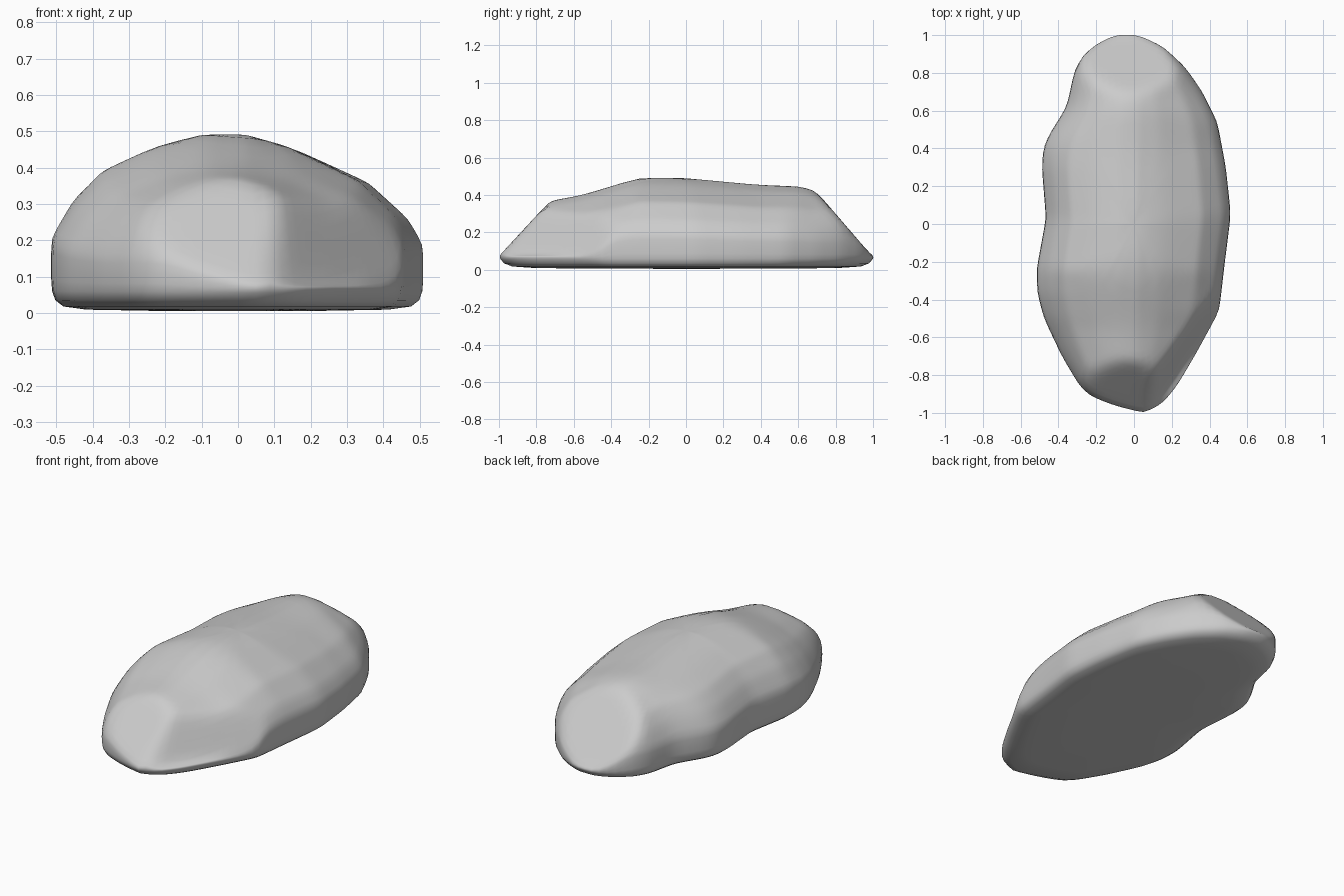
import bpy, math

if "Cube" in bpy.data.objects:
    bpy.data.objects.remove(bpy.data.objects["Cube"])

# Plan outline, right and left sides, listed front to back as (y, x)
RIGHT = [(-1, .05), (-.985, .08), (-.95, .15), (-.85, .23), (-.68, .33), (-.46, .45), (-.2, .48),
         (.05, .512), (.3, .485), (.54, .44), (.7, .36), (.83, .27), (.94, .15), (1, .02)]
LEFT = [(-.99, .02), (-.96, -.1), (-.91, -.23), (-.86, -.285), (-.7, -.38), (-.5, -.475), (-.37, -.51),
        (-.24, -.515), (.03, -.465), (.3, -.487), (.4, -.48), (.47, -.45), (.62, -.355),
        (.81, -.315), (.89, -.27), (.95, -.2), (1, -.1)]
# Cross-section height against x, and ridge height against y
DOME = [(-.51, .21), (-.45, .31), (-.37, .39), (-.23, .455), (-.1, .49), (.02, .49),
        (.15, .455), (.36, .36), (.47, .26), (.51, .19)]
RIDGE = [(-.72, .37), (-.55, .40), (-.25, .493), (0, .49), (.4, .452), (.6, .447), (.69, .425)]


def interp(table, v):
    if v <= table[0][0]:
        return table[0][1]
    for (a, p), (b, q) in zip(table, table[1:]):
        if v <= b:
            return p + (q - p) * (v - a) / (b - a)
    return table[-1][1]


def height(x, y):
    half = max(.06, interp(RIGHT, y)) if x > 0 else max(.06, -interp(LEFT, y))
    dome = interp(DOME, .51 * x / half) * interp(RIDGE, y) / .49
    front = .09 + (y + .985) * 1.08
    back = .085 + (.985 - y) * 1.16
    # steep facet on the front right corner
    corner = .13 + ((.06 - x) * .82 + (y + 1) * .57) * 2.2
    return max(.075, min(dome, front, back, corner))


def resample(points, n):
    pts = points + points[:1]
    run = [0]
    for a, b in zip(pts, pts[1:]):
        run.append(run[-1] + math.dist(a, b))
    xs = [(r, p[0]) for r, p in zip(run, pts)]
    ys = [(r, p[1]) for r, p in zip(run, pts)]
    return [(interp(xs, run[-1] * i / n), interp(ys, run[-1] * i / n)) for i in range(n)]


N = 112
outline = resample([(x, y) for y, x in RIGHT] + [(x, y) for y, x in reversed(LEFT)], N)

# Rings: underside, rim, side wall, then inward over the top
verts = [(0, 0, .004)]
rings = 0


def add_ring(scale, z):
    global rings
    verts.extend((x * scale, y * scale, z(x * scale, y * scale)) for x, y in outline)
    rings += 1


for s, z in [(.5, .006), (.88, .008), (.95, .016), (.985, .033), (1, .06)]:
    add_ring(s, lambda x, y, z=z: z)
for k in (.2, .5, .8):
    add_ring(1.002, lambda x, y, k=k: .06 + k * (height(x, y) - .06))
for s in (1, .975, .95, .92, .89, .86, .83, .8, .77, .74, .71, .68, .64, .6, .53, .45, .36, .27, .18, .09):
    add_ring(s, height)
verts.append((0, 0, height(0, 0)))

# Faces joining the rings and the two centre points
faces = []
for i in range(N):
    j = (i + 1) % N
    faces.append((0, 1 + j, 1 + i))
    for r in range(rings - 1):
        a, b = 1 + r * N, 1 + (r + 1) * N
        faces.append((a + i, a + j, b + j, b + i))
    last = 1 + (rings - 1) * N
    faces.append((last + i, last + j, len(verts) - 1))

mesh = bpy.data.meshes.new("rock")
mesh.from_pydata(verts, [], faces)
mesh.update()
rock = bpy.data.objects.new("rock", mesh)
bpy.context.collection.objects.link(rock)

# Worn, softened edges
soft = rock.modifiers.new("soften", 'SMOOTH')
soft.factor = .5
soft.iterations = 4
for p in mesh.polygons:
    p.use_smooth = True
